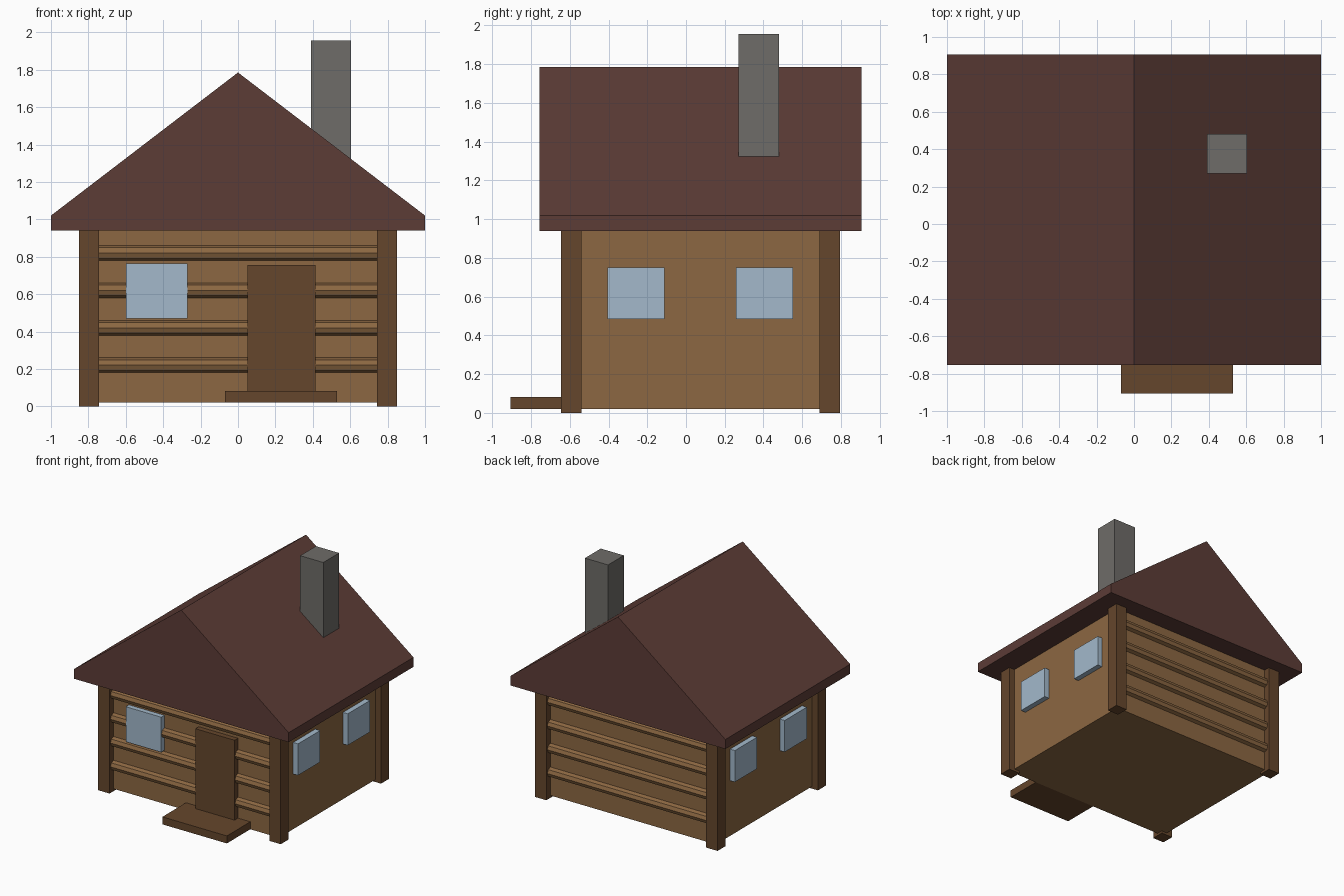
import bpy, math
from mathutils import Matrix
import bmesh

if "Cube" in bpy.data.objects:
    bpy.data.objects.remove(bpy.data.objects["Cube"])


def material(name, rgb):
    m = bpy.data.materials.new(name)
    m.diffuse_color = (*rgb, 1)
    m.use_nodes = True
    m.node_tree.nodes["Principled BSDF"].inputs["Base Color"].default_value = m.diffuse_color
    return m


WOOD = material("light wood", (0.262, 0.136, 0.054))
DARK = material("dark wood", (0.130, 0.061, 0.025))
ROOF = material("roof brown", (0.107, 0.045, 0.037))
STONE = material("chimney grey", (0.156, 0.150, 0.138))
GLASS = material("pale blue glass", (0.366, 0.485, 0.597))


def finish(name, bm, mat):
    bmesh.ops.recalc_face_normals(bm, faces=bm.faces)
    me = bpy.data.meshes.new(name)
    bm.to_mesh(me)
    bm.free()
    me.materials.append(mat)
    ob = bpy.data.objects.new(name, me)
    bpy.context.collection.objects.link(ob)
    return ob


def box(name, x, y, z, mat):
    """Box from (low, high) ranges on each axis."""
    bm = bmesh.new()
    size = [b - a for a, b in (x, y, z)]
    mid = [(a + b) / 2 for a, b in (x, y, z)]
    bmesh.ops.create_cube(bm, size=1,
                          matrix=Matrix.Translation(mid) @ Matrix.Diagonal((*size, 1)))
    return finish(name, bm, mat)


def log(name, y, z, mat):
    """Eight-sided log lying along x, half sunk in the wall."""
    bm = bmesh.new()
    bmesh.ops.create_cone(bm, cap_ends=True, segments=8, radius1=0.04, radius2=0.04, depth=1.56,
                          matrix=Matrix.Translation((0, y, z)) @ Matrix.Rotation(math.pi / 2, 4, 'Y'))
    return finish(name, bm, mat)


HX, FRONT, BACK = 0.797, -0.593, 0.741   # wall planes

# Walls
box("walls", (-HX, HX), (FRONT, BACK), (0.02, 0.96), WOOD)

# Corner posts
for sx in (-1, 1):
    for y in (FRONT, BACK):
        x = sx * HX
        box("corner_post", (x - 0.053, x + 0.053), (y - 0.053, y + 0.053), (0, 0.96), DARK)

# Logs on the front and back walls
for y in (FRONT, BACK):
    for i in range(4):
        log("wall_log", y, 0.22 + 0.2 * i, WOOD)

# Roof: solid gable with upright eaves
bm = bmesh.new()
profile = [(-1, 0.94), (1, 0.94), (1, 1.02), (0, 1.785), (-1, 1.02)]
face = bm.faces.new([bm.verts.new((x, -0.755, z)) for x, z in profile])
ext = bmesh.ops.extrude_face_region(bm, geom=[face], use_keep_orig=True)
bmesh.ops.translate(bm, vec=(0, 1.66, 0),
                    verts=[v for v in ext["geom"] if isinstance(v, bmesh.types.BMVert)])
finish("roof", bm, ROOF)

# Chimney
box("chimney", (0.39, 0.605), (0.27, 0.48), (1.28, 1.955), STONE)

# Door and step
box("door", (0.05, 0.415), (FRONT - 0.045, FRONT + 0.02), (0.06, 0.755), DARK)
box("door_step", (-0.07, 0.53), (-0.905, FRONT), (0.02, 0.083), DARK)

# Windows
box("front_window", (-0.6, -0.27), (FRONT - 0.042, FRONT + 0.02), (0.47, 0.765), GLASS)
for sx in (-1, 1):
    for y0 in (-0.405, 0.257):
        xs = sorted((sx * (HX - 0.02), sx * (HX + 0.045)))
        box("side_window", xs, (y0, y0 + 0.295), (0.485, 0.75), GLASS)
